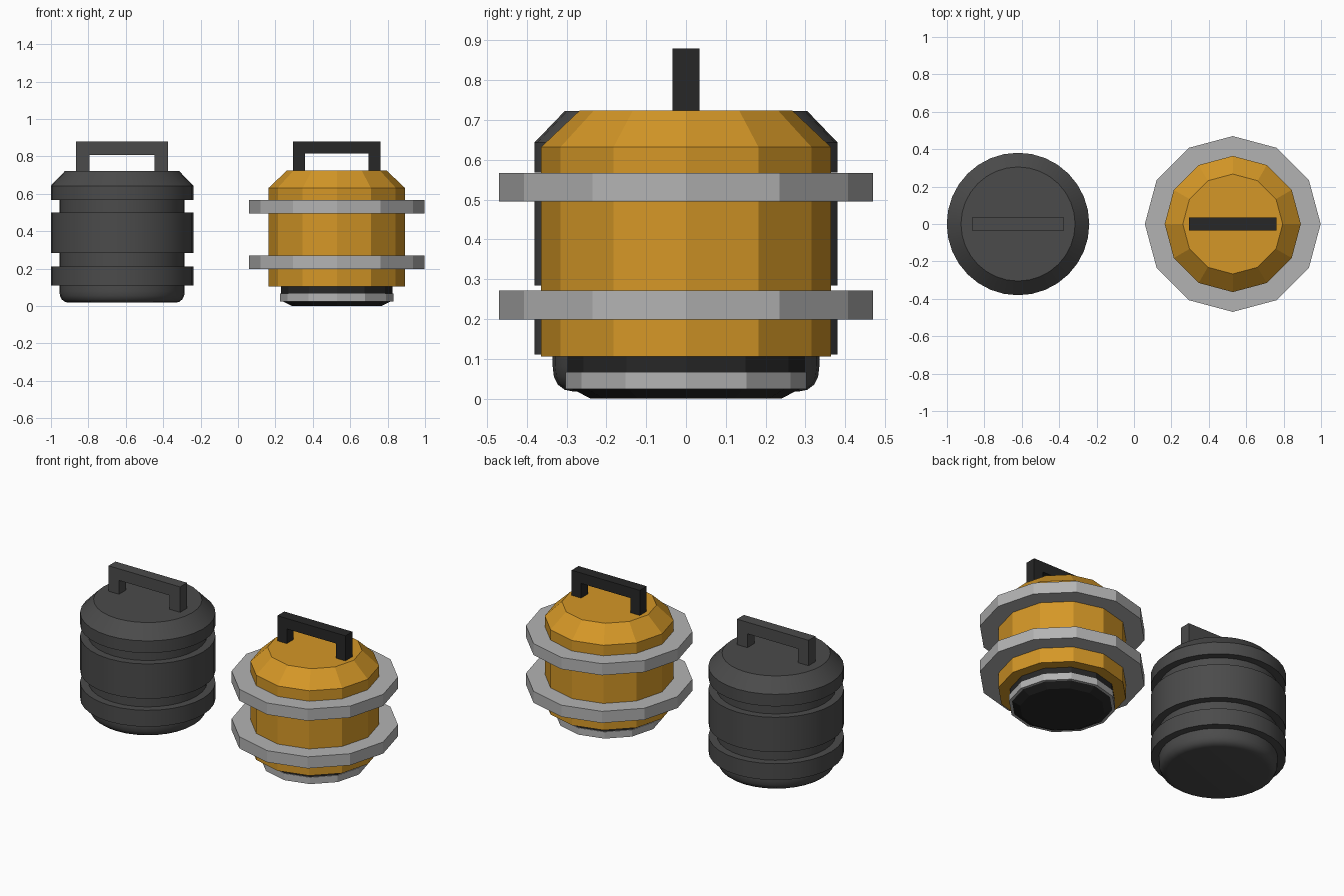
import bpy, bmesh, math

if "Cube" in bpy.data.objects:
    bpy.data.objects.remove(bpy.data.objects["Cube"])


def material(name, rgb):
    m = bpy.data.materials.new(name)
    m.diffuse_color = (*rgb, 1)
    m.use_nodes = True
    m.node_tree.nodes["Principled BSDF"].inputs["Base Color"].default_value = m.diffuse_color
    return m


CHARCOAL = material("charcoal", (0.07, 0.07, 0.07))
BLACK = material("black", (0.02, 0.02, 0.02))
AMBER = material("amber", (0.66, 0.31, 0.02))
STEEL = material("steel", (0.45, 0.45, 0.45))


def finish(name, bm, mat):
    bmesh.ops.recalc_face_normals(bm, faces=bm.faces)
    me = bpy.data.meshes.new(name)
    bm.to_mesh(me)
    bm.free()
    me.materials.append(mat)
    ob = bpy.data.objects.new(name, me)
    bpy.context.collection.objects.link(ob)
    return ob


def lathe(name, x, profile, sides, mat, closed=False):
    """Turn an (radius, z) profile about a vertical axis; capped or closed ring."""
    bm = bmesh.new()
    rings = [[bm.verts.new((x + r * math.cos(2 * math.pi * i / sides),
                            r * math.sin(2 * math.pi * i / sides), z))
              for i in range(sides)] for r, z in profile]
    pairs = list(zip(rings, rings[1:]))
    if closed:
        pairs.append((rings[-1], rings[0]))
    else:
        bm.faces.new(rings[0])
        bm.faces.new(rings[-1])
    for a, b in pairs:
        for i in range(sides):
            j = (i + 1) % sides
            bm.faces.new((a[i], a[j], b[j], b[i]))
    return finish(name, bm, mat)


def handle(name, x, half, bar, mat, bottom=0.722, top=0.88, depth=0.034):
    """Upside-down U outline pushed along y."""
    inner, under = half - bar, top - bar
    outline = [(-half, bottom), (-half, top), (half, top), (half, bottom),
               (inner, bottom), (inner, under), (-inner, under), (-inner, bottom)]
    bm = bmesh.new()
    face = bm.faces.new([bm.verts.new((x + px, -depth, pz)) for px, pz in outline])
    ext = bmesh.ops.extrude_face_region(bm, geom=[face])
    bmesh.ops.translate(bm, vec=(0, 2 * depth, 0),
                        verts=[v for v in ext["geom"] if isinstance(v, bmesh.types.BMVert)])
    return finish(name, bm, mat)


# Smooth dark canister with two grooves and a rounded foot
XD, R, G = -0.62, 0.381, 0.335
dark = lathe("dark_canister_body", XD, [
    (0.285, 0.018), (0.305, 0.022), (0.322, 0.035), (0.332, 0.055), (G, 0.08),
    (G, 0.11), (R, 0.11), (R, 0.212), (G, 0.212), (G, 0.284), (R, 0.284),
    (R, 0.50), (G, 0.50), (G, 0.568), (R, 0.568), (R, 0.643), (0.305, 0.722)],
    32, CHARCOAL)
bpy.context.view_layer.objects.active = dark
dark.select_set(True)
bpy.ops.object.shade_smooth_by_angle(angle=math.radians(30))
handle("dark_canister_handle", XD, 0.246, 0.072, CHARCOAL)

# Twelve-sided amber canister
XA = 0.528
lathe("amber_canister_body", XA,
      [(0.364, 0.105), (0.364, 0.632), (0.267, 0.724)], 12, AMBER)
handle("amber_canister_handle", XA, 0.234, 0.065, BLACK)

# Wide flange rings
for part, z in (("lower_flange", 0.199), ("upper_flange", 0.495)):
    lathe(part, XA, [(0.35, z), (0.47, z), (0.47, z + 0.072), (0.35, z + 0.072)],
          12, STEEL, closed=True)

# Foot and its steel band
lathe("amber_canister_foot", XA, [(0.24, 0.0), (0.298, 0.03), (0.298, 0.11)], 12, BLACK)
lathe("foot_band", XA, [(0.28, 0.024), (0.303, 0.024), (0.303, 0.066), (0.28, 0.066)],
      12, STEEL, closed=True)
